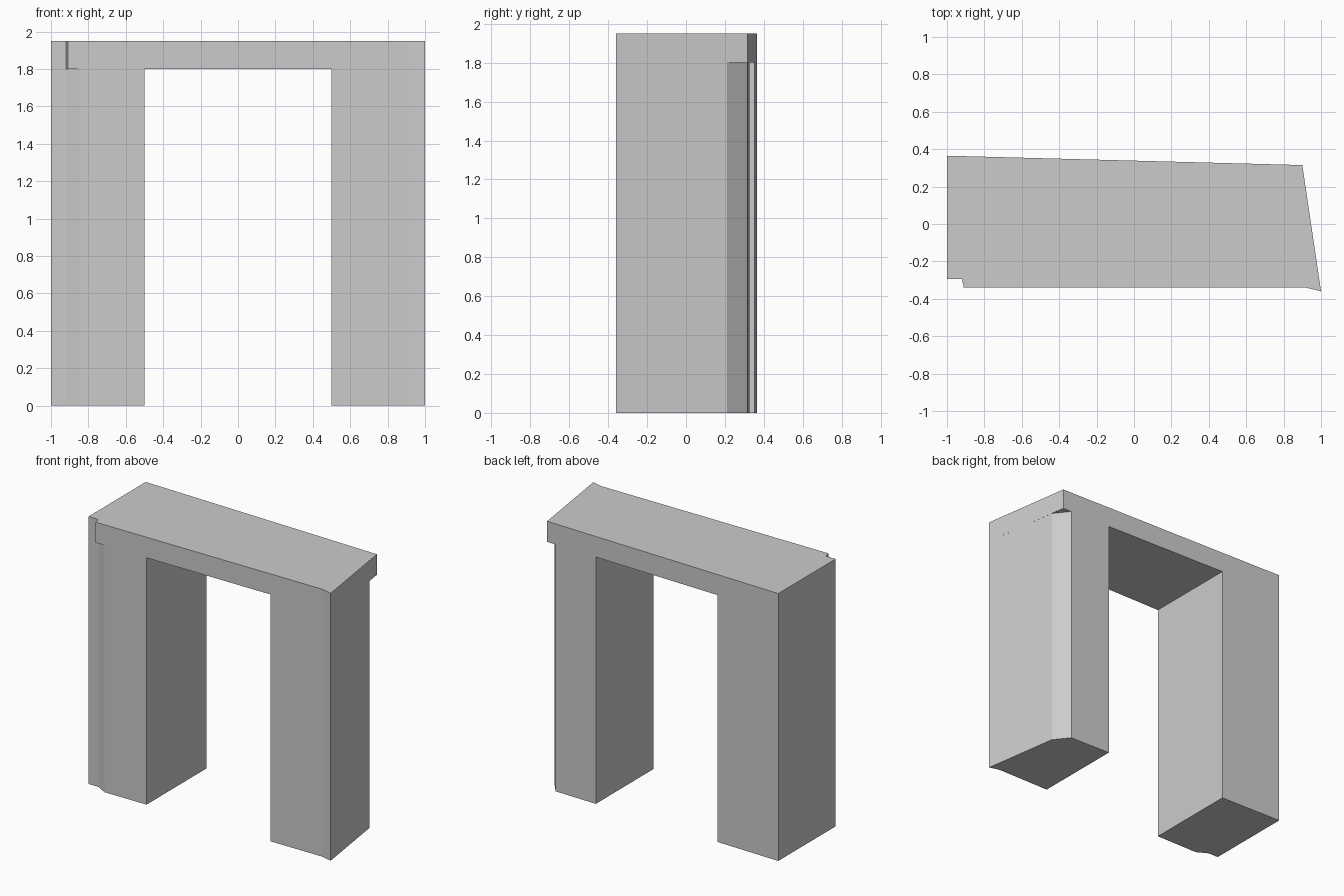
import bpy, bmesh

if "Cube" in bpy.data.objects:
    bpy.data.objects.remove(bpy.data.objects["Cube"])

PIER_TOP, TOP = 1.8, 1.95


def back_y(x):
    """Slightly slanted back wall line."""
    return 0.365 - (x + 1) * 0.05 / 1.9


def shell(name, outline, z0, z1, bottom, top):
    """Extrude an anticlockwise plan outline; bottom/top are lists of cap polygons."""
    bm = bmesh.new()
    n = len(outline)
    low = [bm.verts.new((x, y, z0)) for x, y in outline]
    high = [bm.verts.new((x, y, z1)) for x, y in outline]
    for i in range(n):
        j = (i + 1) % n
        bm.faces.new((low[i], low[j], high[j], high[i]))
    for poly in bottom:
        bm.faces.new([bm.verts.new((x, y, z0)) for x, y in reversed(poly)])
    for poly in top:
        bm.faces.new([bm.verts.new((x, y, z1)) for x, y in poly])
    bmesh.ops.remove_doubles(bm, verts=bm.verts, dist=1e-5)
    mesh = bpy.data.meshes.new(name)
    bm.to_mesh(mesh)
    bm.free()
    obj = bpy.data.objects.new(name, mesh)
    bpy.context.collection.objects.link(obj)
    return obj


# Plan outlines
lintel = [(-1, -0.295), (-0.92, -0.295), (-0.91, -0.34), (0.92, -0.34),
          (1, -0.36), (0.9, 0.315), (-1, 0.365)]
left = [(-1, -0.295), (-0.92, -0.295), (-0.84, -0.34), (-0.5, -0.34),
        (-0.5, back_y(-0.5)), (-1, 0.365)]
right = [(0.5, -0.34), (0.92, -0.34), (1, -0.36), (0.915, 0.21),
         (0.83, back_y(0.83)), (0.5, back_y(0.5))]

# Exposed undersides of the lintel: doorway soffit and two corner overhangs
soffits = [
    [(-0.5, -0.34), (0.5, -0.34), (0.5, back_y(0.5)), (-0.5, back_y(-0.5))],
    [(0.915, 0.21), (0.9, 0.315), (0.83, back_y(0.83))],
    [(-0.92, -0.295), (-0.91, -0.34), (-0.84, -0.34)],
]

# Piers, open where they meet the lintel
shell("left_pier", left, 0, PIER_TOP, [left], [])
shell("right_pier", right, 0, PIER_TOP, [right], [])

# Lintel slab
shell("lintel", lintel, PIER_TOP, TOP, soffits, [lintel])
